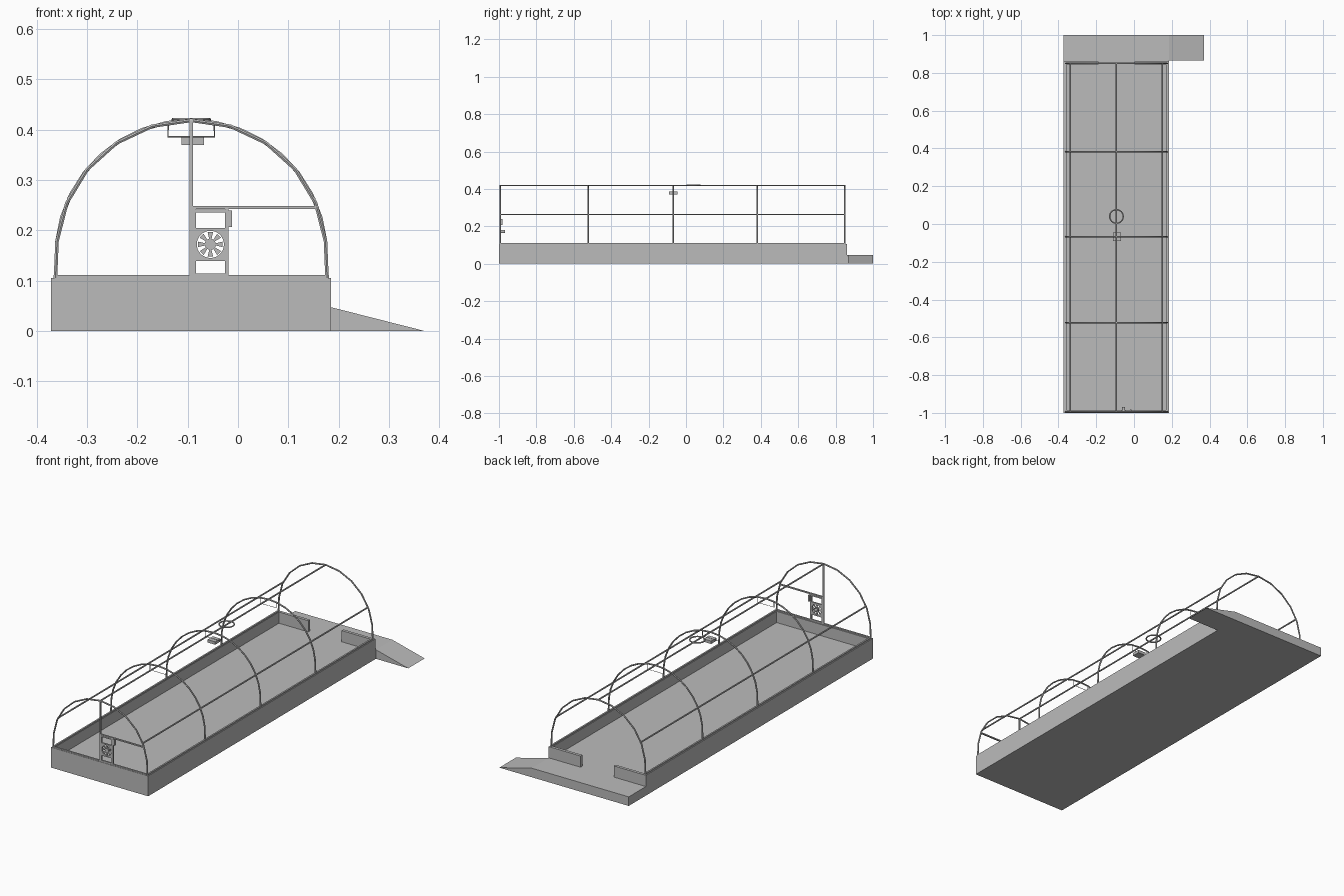
import bpy, bmesh, math

cube = bpy.data.objects.get("Cube")
if cube:
    bpy.data.objects.remove(cube, do_unlink=True)

grey = bpy.data.materials.new("plain_grey")
grey.use_nodes = True
COLOUR = (0.5, 0.5, 0.5, 1)
grey.diffuse_color = COLOUR
grey.node_tree.nodes["Principled BSDF"].inputs["Base Color"].default_value = COLOUR

CX = -0.093                      # centre line of the tunnel
XL, XR = -0.372, 0.185           # outer faces of the base
YF, YB = -1.0, 0.86
FLOOR, WALL, T = 0.047, 0.105, 0.015
R, CZ = 0.2685, 0.15             # arch radius and centre height


def finish(name, bm):
    bmesh.ops.recalc_face_normals(bm, faces=bm.faces)
    me = bpy.data.meshes.new(name)
    bm.to_mesh(me)
    bm.free()
    me.materials.append(grey)
    ob = bpy.data.objects.new(name, me)
    bpy.context.collection.objects.link(ob)
    return ob


def box(name, x0, x1, y0, y1, z0, z1):
    bm = bmesh.new()
    bmesh.ops.create_cube(bm, size=1)
    for v in bm.verts:
        v.co = ((x0 + x1) / 2 + v.co.x * (x1 - x0),
                (y0 + y1) / 2 + v.co.y * (y1 - y0),
                (z0 + z1) / 2 + v.co.z * (z1 - z0))
    return finish(name, bm)


def prism(name, outline, y0, y1):
    """Extrude an (x, z) outline along y."""
    bm = bmesh.new()
    face = bm.faces.new([bm.verts.new((x, y0, z)) for x, z in outline])
    out = bmesh.ops.extrude_face_region(bm, geom=[face])["geom"]
    verts = [g for g in out if isinstance(g, bmesh.types.BMVert)]
    bmesh.ops.translate(bm, verts=verts, vec=(0, y1 - y0, 0))
    return finish(name, bm)


def tube(name, points, radius=0.004, closed=False):
    cu = bpy.data.curves.new(name, "CURVE")
    cu.dimensions = "3D"
    cu.bevel_depth = radius
    cu.bevel_resolution = 1
    cu.use_fill_caps = not closed
    sp = cu.splines.new("POLY")
    sp.points.add(len(points) - 1)
    for p, co in zip(sp.points, points):
        p.co = (*co, 1)
    sp.use_cyclic_u = closed
    cu.materials.append(grey)
    ob = bpy.data.objects.new(name, cu)
    bpy.context.collection.objects.link(ob)
    bpy.ops.object.select_all(action="DESELECT")
    ob.select_set(True)
    bpy.context.view_layer.objects.active = ob
    bpy.ops.object.convert(target="MESH")
    bpy.ops.object.shade_smooth_by_angle()
    return ob


def arc(cx, cz, r, a):
    return cx + r * math.cos(a), cz + r * math.sin(a)


# Base: slab with landing, side ramp and low walls around it
box("floor_slab", XL, XR, YF, 1.0, 0, FLOOR)
prism("ramp", [(XR, 0), (0.37, 0), (XR, FLOOR)], YB + 0.005, 1.0)
box("right_wall", XL, XL + T, YF, YB, FLOOR, WALL)
box("left_wall", XR - T, XR, YF, YB, FLOOR, WALL)
box("front_wall", XL + T, XR - T, YF, YF + T, FLOOR, WALL)
box("back_wall_right", XL + T, -0.188, YB - T, YB, FLOOR, WALL)
box("back_wall_left", 0.002, XR - T, YB - T, YB, FLOOR, WALL)

# Hoops: straight legs and a faceted arch
ARCH_Y = (-0.994, -0.522, -0.068, 0.382, 0.85)
for i, y in enumerate(ARCH_Y):
    steps = 10 if i in (0, 4) else 16
    sweep = math.radians(84)
    pts = [(CX + 0.27, y, WALL)]
    for k in range(steps + 1):
        a = math.pi / 2 - sweep + 2 * sweep * k / steps
        x, z = arc(CX, CZ, R, a)
        pts.append((x, y, z))
    pts.append((CX - 0.27, y, WALL))
    tube(f"hoop_{i + 1}", pts)

# Lengthwise rails
for name, deg in (("left_purlin", 25), ("ridge", 90), ("right_purlin", 155)):
    x, z = arc(CX, CZ, R, math.radians(deg))
    tube(name, [(x, ARCH_Y[0], z), (x, ARCH_Y[-1], z)])
for name, x in (("left_sill", CX + 0.27), ("right_sill", CX - 0.27)):
    box(name, x - 0.004, x + 0.004, ARCH_Y[0], ARCH_Y[-1], WALL, WALL + 0.006)

# Front end framing
Y0, Y1 = -0.998, -0.99
box("front_sill", CX - 0.268, CX + 0.268, Y0, Y1, WALL, WALL + 0.006)
box("front_post", CX - 0.0035, CX + 0.0035, Y0, Y1, WALL, 0.418)
box("front_crossbar", CX, 0.156, Y0, Y1, 0.242, 0.248)
box("fan_post", -0.026, -0.019, Y0, Y1, WALL, 0.242)
for i, z in enumerate((0.111, 0.142, 0.202, 0.238)):
    box(f"fan_rail_{i + 1}", -0.09, -0.024, Y0, Y1, z - 0.003, z + 0.003)
box("vent_jamb", -0.09, -0.084, Y0, Y1, WALL, 0.242)
box("control_box", -0.02, -0.012, -0.996, -0.982, 0.207, 0.239)

# Fan: square plate with a round opening, hub, motor and eight blades
FX, FZ, N = -0.055, 0.172, 32
bm = bmesh.new()
rings = []
for y in (Y0, Y1):
    inner, outer = [], []
    for k in range(N):
        a = 2 * math.pi * k / N
        c, s = math.cos(a), math.sin(a)
        q = 0.03 / max(abs(c), abs(s))
        inner.append(bm.verts.new((FX + 0.027 * c, y, FZ + 0.027 * s)))
        outer.append(bm.verts.new((FX + q * c, y, FZ + q * s)))
    rings.append((inner, outer))
(fi, fo), (bi, bo) = rings
for a, b in ((fi, fo), (bi, bo), (fi, bi), (fo, bo)):
    for k in range(N):
        j = (k + 1) % N
        bm.faces.new((a[k], a[j], b[j], b[k]))
finish("fan_plate", bm)
prism("fan_hub", [arc(FX, FZ, 0.011, math.tau * k / 16) for k in range(16)], -0.997, -0.988)
prism("fan_motor", [arc(FX, FZ, 0.008, math.tau * k / 12) for k in range(12)], -0.988, -0.968)
for i in range(8):
    a = math.tau * i / 8
    prism(f"fan_blade_{i + 1}", [arc(FX, FZ, 0.009, a - 0.2), arc(FX, FZ, 0.025, a - 0.22),
                                 arc(FX, FZ, 0.025, a + 0.22), arc(FX, FZ, 0.009, a + 0.2)],
          -0.995, -0.993)

# Hangers below the middle hoops, heater and ring at the ridge
for i, y in enumerate(ARCH_Y[1:4]):
    a, b = CX - 0.046, CX + 0.046
    tube(f"hanger_{i + 1}", [(a, y, 0.413), (a, y, 0.386), (b, y, 0.386), (b, y, 0.413)], 0.0015)
box("heater", -0.112, -0.068, -0.09, -0.046, 0.37, 0.385)
ring = [arc(CX, 0.04, 0.036, math.tau * k / 24) for k in range(24)]
tube("ridge_ring", [(x, y, 0.42) for x, y in ring], 0.0035, True)
